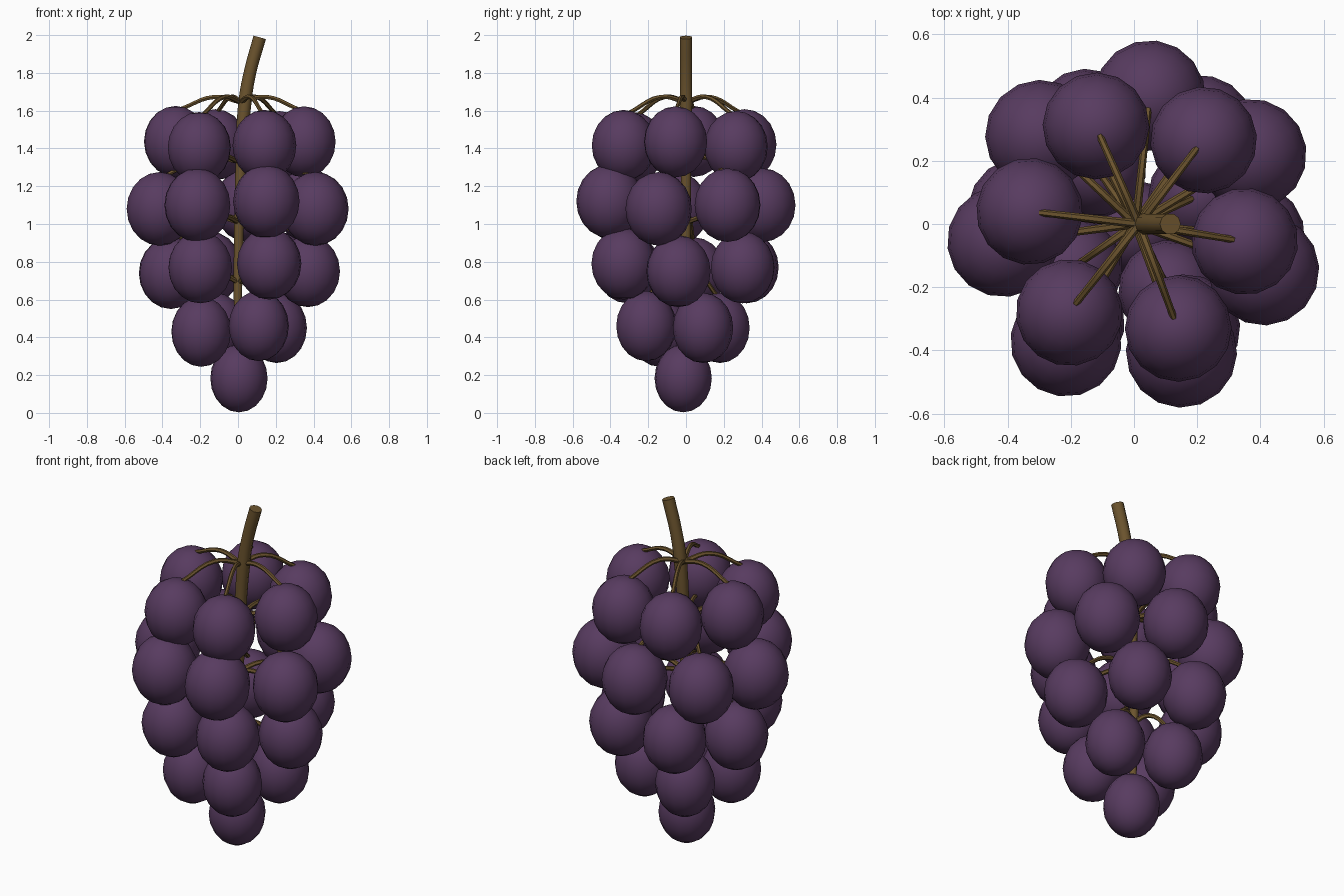
import bpy, math

if "Cube" in bpy.data.objects:
    bpy.data.objects.remove(bpy.data.objects["Cube"])


def material(name, col):
    m = bpy.data.materials.new(name)
    m.diffuse_color = (*col, 1)
    m.use_nodes = True
    m.node_tree.nodes["Principled BSDF"].inputs["Base Color"].default_value = m.diffuse_color
    return m


PURPLE = material("grape purple", (0.097, 0.044, 0.117))
BROWN = material("stem brown", (0.148, 0.088, 0.027))


def grape(name, x, y, z, r, h):
    bpy.ops.mesh.primitive_uv_sphere_add(segments=16, ring_count=10, radius=1, location=(x, y, z))
    o = bpy.context.object
    o.name = name
    o.scale = (r, r, h)
    o.rotation_euler.z = math.atan2(y, x)
    o.data.materials.append(PURPLE)
    bpy.ops.object.shade_smooth()


def tube(name, pts, res, bevel_res):
    """Tapered tube through (x, y, z, radius) points."""
    cu = bpy.data.curves.new(name, 'CURVE')
    cu.dimensions = '3D'
    cu.bevel_depth = 1.0
    cu.bevel_resolution = bevel_res
    cu.resolution_u = res
    cu.use_fill_caps = True
    sp = cu.splines.new('BEZIER')
    sp.bezier_points.add(len(pts) - 1)
    for bp, (x, y, z, r) in zip(sp.bezier_points, pts):
        bp.co = (x, y, z)
        bp.radius = r
        bp.handle_left_type = bp.handle_right_type = 'AUTO'
    o = bpy.data.objects.new(name, cu)
    bpy.context.collection.objects.link(o)
    bpy.ops.object.select_all(action='DESELECT')
    o.select_set(True)
    bpy.context.view_layer.objects.active = o
    bpy.ops.object.convert(target='MESH')
    o = bpy.context.object
    o.data.materials.clear()
    o.data.materials.append(BROWN)
    bpy.ops.object.shade_smooth_by_angle(angle=math.radians(45))


# Main stem, bent at the top and running down through the bunch
tube("main_stem", [(0, -0.01, 0.3, 0.018), (0, 0, 0.7, 0.023), (0.012, 0, 1.2, 0.028),
                   (0.036, 0, 1.64, 0.035), (0.063, 0, 1.8, 0.033), (0.115, 0, 1.988, 0.034)], 5, 3)

# Tiers: stalk origin height, grape radius, half height, grape centres
tiers = [
    (1.645, 0.169, 0.188, [(-.12, .31, 1.42), (.22, .265, 1.41), (.35, -.055, 1.435),
                           (.14, -.33, 1.416), (-.205, -.28, 1.405), (-.33, .04, 1.437)]),
    (1.33, 0.176, 0.195, [(-.415, -.055, 1.08), (.41, -.145, 1.08), (.15, -.405, 1.12), (-.215, -.37, 1.10),
                          (.37, .22, 1.10), (-.295, .28, 1.09), (.05, .405, 1.10)]),
    (1.01, 0.171, 0.19, [(.165, -.33, .79), (-.2, -.31, .77), (.37, -.04, .75),
                         (-.355, .04, .74), (.21, .3, .77), (-.15, .32, .77)]),
    (0.69, 0.160, 0.186, [(.11, -.21, .46), (.205, .09, .45), (-.12, .18, .45), (-.195, -.14, .43)]),
]
for t, (z0, r, h, centres) in enumerate(tiers, 1):
    for i, (x, y, z) in enumerate(centres, 1):
        grape(f"grape_{t}_{i}", x, y, z, r, h)
        # arching stalk from the main stem to the top of the grape
        sx = 0.015 if t == 1 else 0.005
        tube(f"stalk_{t}_{i}", [(sx, 0, z0, 0.014),
                                (sx + (x - sx) * .4, y * .4, z0 + 0.028, 0.0125),
                                (x * .9, y * .9, z + h * .93, 0.011)], 5, 1)

# Lowest grape at the tip
grape("tip_grape", 0.005, -0.015, 0.183, 0.152, 0.18)
